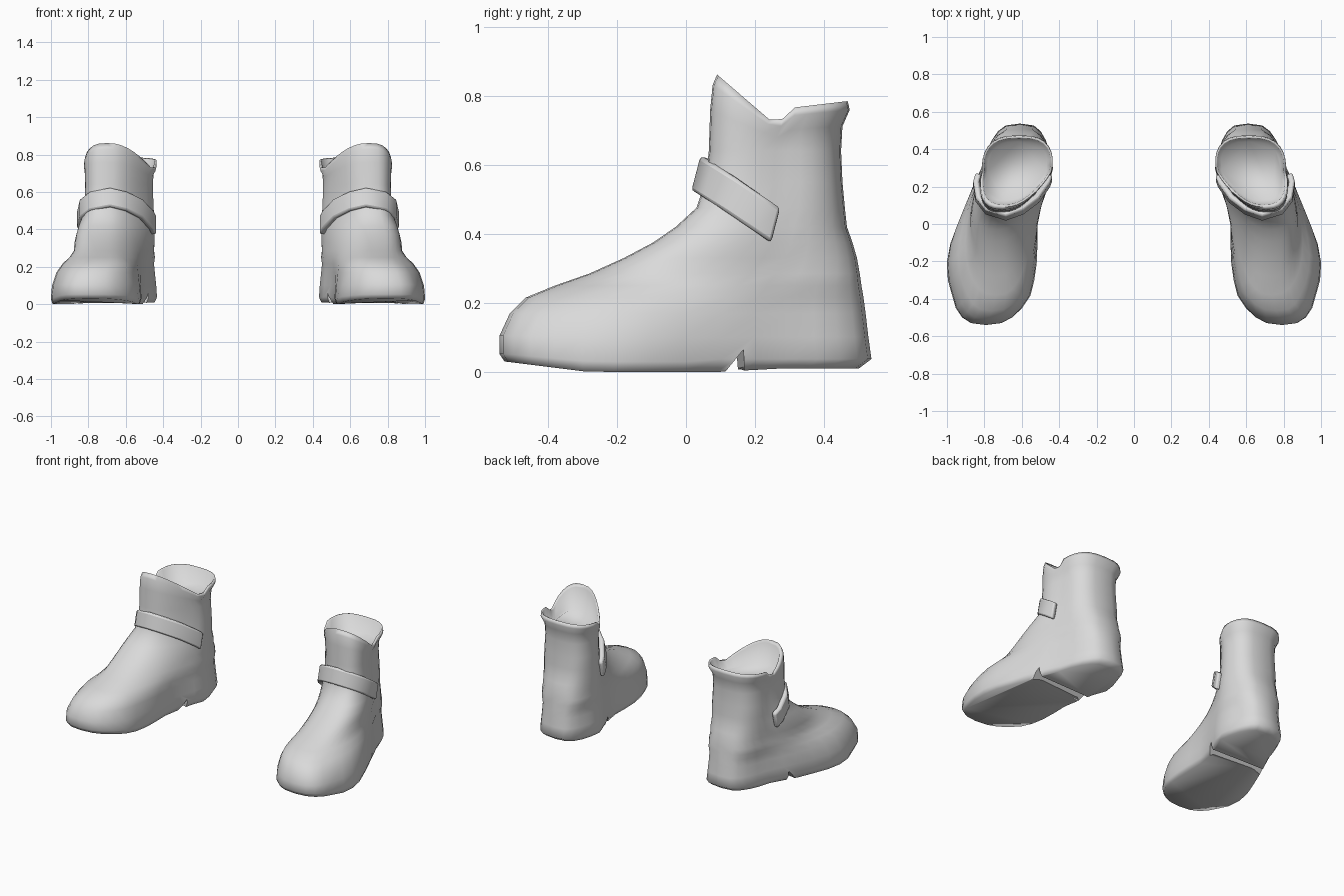
import bpy, bmesh, math
from mathutils import Vector

cube = bpy.data.objects.get("Cube")
if cube:
    bpy.data.objects.remove(cube, do_unlink=True)

# One plain grey for everything
grey = bpy.data.materials.new("plain grey")
grey.use_nodes = True
grey.diffuse_color = (0.7, 0.7, 0.7, 1)
grey.node_tree.nodes["Principled BSDF"].inputs["Base Color"].default_value = (0.7, 0.7, 0.7, 1)

N = 32


def make_object(name, bm):
    bmesh.ops.recalc_face_normals(bm, faces=bm.faces)
    mesh = bpy.data.meshes.new(name)
    bm.to_mesh(mesh)
    bm.free()
    mesh.materials.append(grey)
    ob = bpy.data.objects.new(name, mesh)
    bpy.context.collection.objects.link(ob)
    return ob


def finish(ob, angle):
    ob.modifiers.new("other foot", 'MIRROR')
    bpy.ops.object.select_all(action='DESELECT')
    ob.select_set(True)
    bpy.context.view_layer.objects.active = ob
    bpy.ops.object.shade_smooth_by_angle(angle=math.radians(angle))


def spine_x(y, z):
    # Curved centre line of the foot, seen from above; the instep leans inward
    slope = -0.19 * min(y, 0) - 0.235 * min(max(y, 0), 0.27) - 0.06 * max(y - 0.27, 0)
    bulge = 0.04 * max(0, 1 - ((y + 0.05) / 0.33) ** 2)
    lean = 0.03 * max(0, 1 - abs(z - 0.27) / 0.13) * min(1, max(0, (0.25 - y) / 0.3))
    return 0.69 + slope + bulge - lean


def rim_z(y):
    # Tall pointed tongue, a V notch at the sides, then the rear collar
    if y < 0.275:
        return 0.715 + max(0, 0.26 - y) * 0.86
    return 0.715 + min(1, (y - 0.265) / 0.04) * 0.045 + (y - 0.265) * 0.12


def outline(z, yf, yb, half, widen):
    # Slice following the spine: round toe, boxier heel, narrow waist near the sole
    heel_power = 0.6 if z < 0.3 else 0.7
    waist = 0.035 * max(0, 1 - z / 0.3)
    pts = []
    for i in range(N):
        t = 2 * math.pi * i / N
        c, s = math.cos(t), math.sin(t)
        y = (yf + yb) / 2 - c * (yb - yf) / 2
        w = half + widen * c - waist * math.exp(-((y - 0.05) / 0.18) ** 2)
        power = 0.77 if c > 0 else heel_power
        pts.append((spine_x(y, z) + w * math.copysign(abs(s) ** power, s), y))
    return pts


# Boot body: z, front y, back y, half width, front widening
rows = [
    (0.00, -0.525, 0.50, 0.234, 0.040),
    (0.03, -0.54, 0.537, 0.243, 0.043),
    (0.10, -0.54, 0.528, 0.236, 0.040),
    (0.17, -0.51, 0.520, 0.222, 0.032),
    (0.215, -0.465, 0.514, 0.208, 0.018),
    (0.25, -0.38, 0.508, 0.196, -0.010),
    (0.285, -0.28, 0.503, 0.185, -0.018),
    (0.33, -0.18, 0.495, 0.182, -0.018),
    (0.375, -0.095, 0.482, 0.181, -0.020),
    (0.42, -0.03, 0.466, 0.178, -0.020),
    (0.475, 0.03, 0.460, 0.174, -0.025),
    (0.55, 0.056, 0.453, 0.170, -0.025),
    (0.64, 0.066, 0.449, 0.168, -0.02),
]
# Collar and lining: share of the way up to the rim, then the same values
collar = [
    (0.5, 0.070, 0.453, 0.172, -0.02),
    (0.82, 0.077, 0.474, 0.186, -0.03),
    (1.0, 0.090, 0.468, 0.185, -0.03),
    (0.97, 0.104, 0.458, 0.174, -0.03),
    (0.33, 0.125, 0.440, 0.158, -0.02),
]

bm = bmesh.new()
rings = []
for row in rows:
    ring = []
    for x, y in outline(*row):
        lift = 0.03 * min(1, max(0, (-0.28 - y) / 0.24)) + (0.01 if y > 0.1 else 0)
        ring.append(bm.verts.new((x, y, row[0] + lift * max(0, 1 - row[0] / 0.12))))
    rings.append(ring)
for k, *shape in collar:
    rings.append([bm.verts.new((x, y, 0.64 + (rim_z(y) - 0.64) * k))
                  for x, y in outline(0.7, *shape)])
for a, b in zip(rings, rings[1:]):
    for i in range(N):
        j = (i + 1) % N
        bm.faces.new((a[i], a[j], b[j], b[i]))
bm.faces.new(rings[0])
bm.faces.new(rings[-1])
boot = make_object("boot", bm)

# Wedge-shaped gap between the sole and the heel, slanted across the foot
bm = bmesh.new()
ends = []
for x, shift in ((0.35, -0.02), (1.05, 0.015)):
    ends.append([bm.verts.new((x, y + shift, z)) for y, z in
                 ((0.09, -0.02), (0.16, 0.065), (0.165, -0.02))])
for i in range(3):
    j = (i + 1) % 3
    bm.faces.new((ends[0][i], ends[0][j], ends[1][j], ends[1][i]))
for e in ends:
    bm.faces.new(e)
cutter = make_object("heel_gap_cutter", bm)
cutter.hide_render = True
cutter.hide_set(True)
cutter.display_type = 'WIRE'
cut = boot.modifiers.new("heel gap", 'BOOLEAN')
cut.operation = 'DIFFERENCE'
cut.object = cutter
cut.solver = 'EXACT'
finish(boot, 120)

# Ankle strap: open band wrapped around the front of the ankle
path = [Vector(p) for p in (
    (0.832, 0.258, 0.425), (0.844, 0.215, 0.455), (0.832, 0.135, 0.51),
    (0.785, 0.075, 0.55), (0.685, 0.044, 0.57), (0.60, 0.075, 0.55),
    (0.52, 0.135, 0.51), (0.463, 0.215, 0.45), (0.45, 0.252, 0.42))]
across = Vector((0, 0.013, 0.05))
bm = bmesh.new()
bands = []
for i, p in enumerate(path):
    d = path[min(i + 1, len(path) - 1)] - path[max(i - 1, 0)]
    out = d.cross(across).normalized() * 0.016
    bands.append([bm.verts.new(p + sw * across + so * out)
                  for sw, so in ((-1, -1), (-1, 1), (1, 1), (1, -1))])
for a, b in zip(bands, bands[1:]):
    for i in range(4):
        j = (i + 1) % 4
        bm.faces.new((a[i], a[j], b[j], b[i]))
bm.faces.new(bands[0])
bm.faces.new(bands[-1])
strap = make_object("ankle_strap", bm)
bevel = strap.modifiers.new("soft edges", 'BEVEL')
bevel.width = 0.01
bevel.segments = 2
bevel.limit_method = 'ANGLE'
bevel.angle_limit = math.radians(50)
finish(strap, 50)
